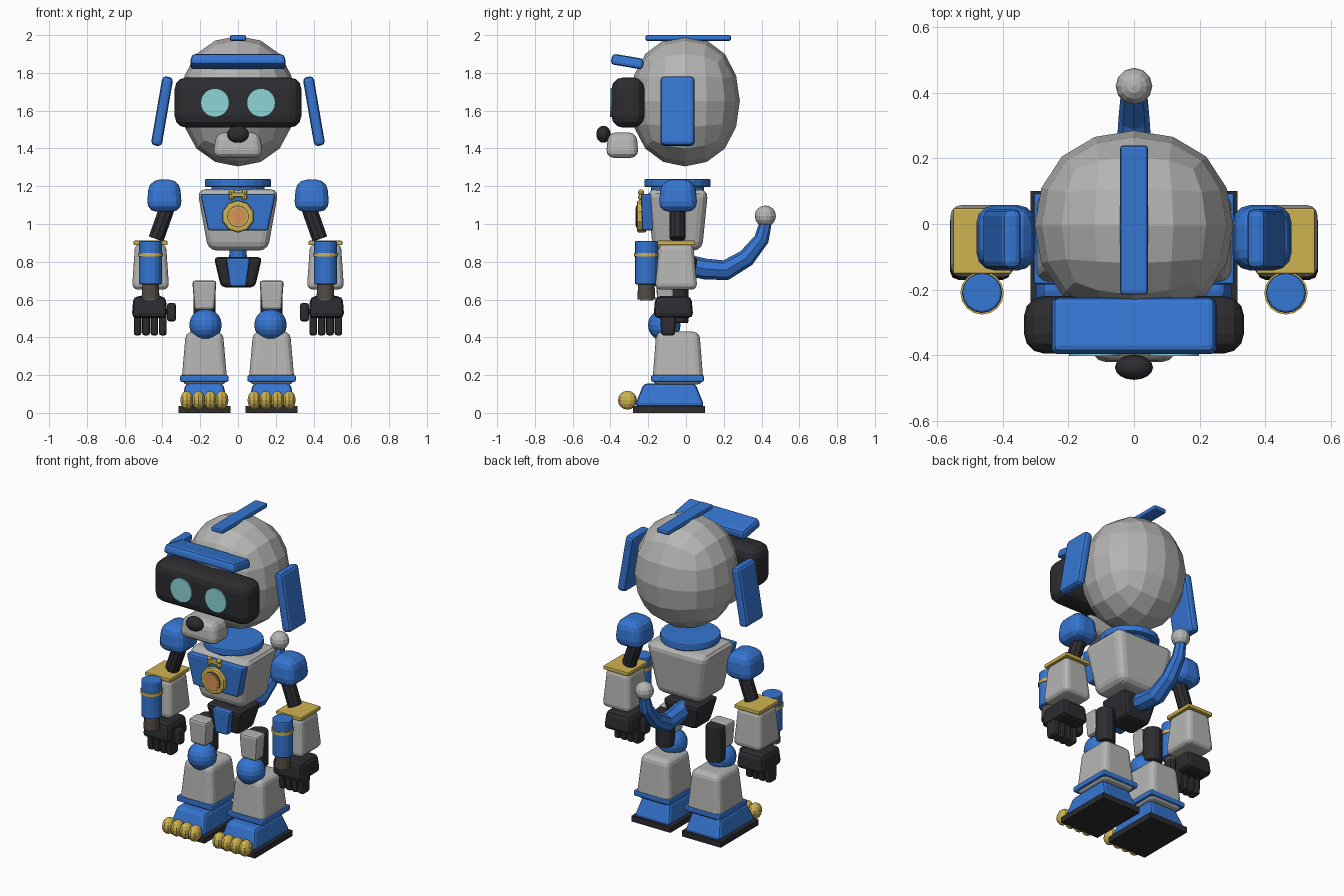
import bpy, bmesh
from math import radians, pi
from mathutils import Matrix, Vector

cube = bpy.data.objects.get("Cube")
if cube:
    bpy.data.objects.remove(cube, do_unlink=True)


def material(name, r, g, b):
    m = bpy.data.materials.new(name)
    m.use_nodes = True
    m.diffuse_color = (r, g, b, 1)
    node = next(n for n in m.node_tree.nodes if n.type == 'BSDF_PRINCIPLED')
    node.inputs["Base Color"].default_value = (r, g, b, 1)
    return m


GREY = material("light grey", .46, .46, .45)
BLUE = material("blue", .036, .18, .65)
DARK = material("charcoal", .026, .026, .031)
GOLD = material("gold", .62, .45, .08)
CYAN = material("pale cyan", .27, .66, .69)
ORANGE = material("orange", .7, .29, .09)
BROWN = material("warm dark grey", .085, .07, .058)


def add(name, mat, bm, loc, rot=(0, 0, 0), bevel=0, segments=2):
    """Turn a bmesh into a placed object with an optional rounded edge."""
    mesh = bpy.data.meshes.new(name)
    bm.to_mesh(mesh)
    bm.free()
    mesh.materials.append(mat)
    obj = bpy.data.objects.new(name, mesh)
    bpy.context.collection.objects.link(obj)
    obj.location, obj.rotation_euler = loc, rot
    if bevel:
        mod = obj.modifiers.new("Rounded edges", 'BEVEL')
        mod.width, mod.segments = bevel, segments
        mod.limit_method, mod.angle_limit = 'ANGLE', radians(40)
    return obj


def box(name, mat, loc, size, top=(1, 1), bevel=.015, segments=2, rot=(0, 0, 0)):
    """Box whose top face is scaled by the given x and y factors."""
    bm = bmesh.new()
    bmesh.ops.create_cube(bm, size=1)
    for v in bm.verts:
        if v.co.z > 0:
            v.co.x *= top[0]
            v.co.y *= top[1]
        v.co = Vector(a * b for a, b in zip(v.co, size))
    return add(name, mat, bm, loc, rot, bevel, segments)


def rod(name, mat, loc, radius, length, sides=12, rot=(0, 0, 0), bevel=0, top=None):
    bm = bmesh.new()
    bmesh.ops.create_cone(bm, cap_ends=True, segments=sides, radius1=radius,
                          radius2=radius if top is None else top, depth=length)
    return add(name, mat, bm, loc, rot, bevel)


def ball(name, mat, loc, radii, u=12, v=8, rot=(0, 0, 0)):
    bm = bmesh.new()
    bmesh.ops.create_uvsphere(bm, u_segments=u, v_segments=v, radius=1,
                              matrix=Matrix.Diagonal((*radii, 1)))
    return add(name, mat, bm, loc, rot)


FORWARD = (pi / 2, 0, 0)
MID = -.045     # depth of the body's centre line

# Head: a cube rounded by subdivision, then fitted to size
head = box("head", GREY, (0, -.005, 1.65), (1, 1, 1), bevel=0)
sub = head.modifiers.new("Rounding", 'SUBSURF')
sub.levels = sub.render_levels = 2
bpy.context.view_layer.update()
fitted = head.evaluated_get(bpy.context.evaluated_depsgraph_get()).data
reach = max(v.co.x for v in fitted.vertices)
head.scale = (.303 / reach, .29 / reach, .345 / reach)

# Face and headgear
box("crest", BLUE, (0, .012, 1.985), (.086, .455, .03), bevel=.01)
box("brow", BLUE, (0, -.31, 1.86), (.51, .175, .057), (.96, .96), .018, rot=(-.17, 0, 0))
box("visor", DARK, (0, -.307, 1.643), (.67, .175, .265), bevel=.06, segments=3)
box("snout", GREY, (0, -.337, 1.418), (.27, .175, .135), (.84, .85), .042, 3)
ball("nose", DARK, (0, -.437, 1.475), (.058, .038, .045), 16, 10)

# Neck collar, torso and waist
rod("collar", BLUE, (0, MID, 1.217), .176, .042, 24, bevel=.008)
rod("neck", BLUE, (0, MID, 1.185), .14, .05, 24)
box("torso", GREY, (0, MID, 1.022), (.315, .26, .325), (1.37, 1.25), .045, 3)
box("chest_plate", BLUE, (0, -.157, 1.062), (.315, .15, .195), (1.27, 1.1), .012)
rod("waist", BLUE, (0, MID, .85), .045, .1)
box("pelvis", DARK, (0, MID, .745), (.18, .16, .16), (1.42, 1.35), .022)
box("hip_plate", BLUE, (0, -.147, .745), (.085, .05, .15), (1.5, 1.1), .01)

# Medallion with a small bone above it
rod("medallion", GOLD, (0, -.235, 1.04), .086, .05, 10, FORWARD, .012)
rod("medallion_inset", BROWN, (0, -.261, 1.04), .058, .006, 20, FORWARD)
rod("medallion_rim", GOLD, (0, -.262, 1.04), .054, .008, 20, FORWARD)
rod("medallion_centre", ORANGE, (0, -.264, 1.04), .047, .009, 20, FORWARD)
box("bone_bar", GOLD, (0, -.238, 1.155), (.07, .025, .022), bevel=.005)
for sx in (-1, 1):
    for sz in (-1, 1):
        ball("bone_end", GOLD, (sx * .034, -.238, 1.155 + sz * .013), (.016, .016, .016), 8, 6)

# Tail: a tapering tube ending in a ball
curve = bpy.data.curves.new("tail", 'CURVE')
curve.dimensions = '3D'
curve.bevel_depth, curve.bevel_resolution = .05, 2
curve.use_fill_caps = True
path = [(.02, .78, 1.1), (.1, .762, 1.1), (.21, .755, 1.08), (.32, .82, .95),
        (.4, .92, .8), (.425, 1.02, .62)]
spline = curve.splines.new('POLY')
spline.use_smooth = False
spline.points.add(len(path) - 1)
for point, (y, z, r) in zip(spline.points, path):
    point.co, point.radius = (0, y, z, 1), r
curve.materials.append(BLUE)
bpy.context.collection.objects.link(bpy.data.objects.new("tail", curve))
ball("tail_tip", GREY, (0, .42, 1.042), (.056, .056, .056))

for side, s in (("left", 1), ("right", -1)):
    def n(part):
        return side + "_" + part

    # Eye and ear
    rod(n("eye"), CYAN, (s * .122, -.398, 1.642), .076, .009, 24, FORWARD)
    box(n("ear"), BLUE, (s * .402, MID, 1.597), (.058, .18, .37), bevel=.02,
        rot=(0, -s * .17, 0))

    # Arm
    box(n("shoulder"), BLUE, (s * .39, MID + .003, 1.15), (.19, .21, .17), (.85, .85), .055, 3)
    rod(n("upper_arm"), DARK, (s * .402, MID, 1.01), .043, .19, 10,
        (0, -s * .34, 0), .006)
    ax = s * .463
    box(n("forearm"), GREY, (ax, -.052, .775), (.197, .225, .245), (.83, .8), .032, 3)
    box(n("cuff"), GOLD, (ax, -.052, .9), (.178, .2, .024), bevel=.005)
    rod(n("canister"), BLUE, (ax, -.21, .795), .061, .23, 16, bevel=.008)
    rod(n("canister_band"), GOLD, (ax, -.21, .837), .066, .02, 16)
    rod(n("nozzle"), BROWN, (ax, -.21, .643), .048, .085, 12, top=.043)
    rod(n("nozzle_glow"), CYAN, (ax, -.21, .599), .034, .008, 12)

    # Hand
    box(n("palm"), DARK, (s * .468, -.067, .56), (.19, .212, .115), (.9, .9), .026)
    for i in range(4):
        length = .125 if i in (0, 3) else .115
        box(n("finger"), DARK, (s * (.398 + .0445 * i), -.095, .41 + length / 2),
            (.04, .07, length), (1, 1.25), .012)
    box(n("thumb"), DARK, (s * .352, -.09, .533), (.05, .06, .1), bevel=.017)

    # Leg
    lx = s * .178
    rod(n("thigh"), DARK, (lx, MID, .585), .058, .22, 12, bevel=.008)
    box(n("thigh_plate"), GREY, (lx, -.11, .623), (.105, .085, .155), (1.22, 1.1), .014)
    ball(n("knee"), BLUE, (s * .172, -.115, .465), (.086, .086, .086), 16, 10)
    box(n("shin"), GREY, (lx, -.043, .29), (.245, .272, .28), (.8, .84), .035, 3)
    box(n("ankle_band"), BLUE, (lx, MID, .182), (.256, .278, .035), bevel=.008)

    # Foot
    box(n("foot"), BLUE, (lx, -.087, .095), (.25, .37, .12), (.8, .74), .018)
    box(n("sole"), DARK, (lx, -.09, .018), (.275, .38, .036), bevel=0)
    for i in range(4):
        ball(n("toe"), GOLD, (lx + (i - 1.5) * .062, -.31, .067), (.036, .05, .05), 10, 8)
